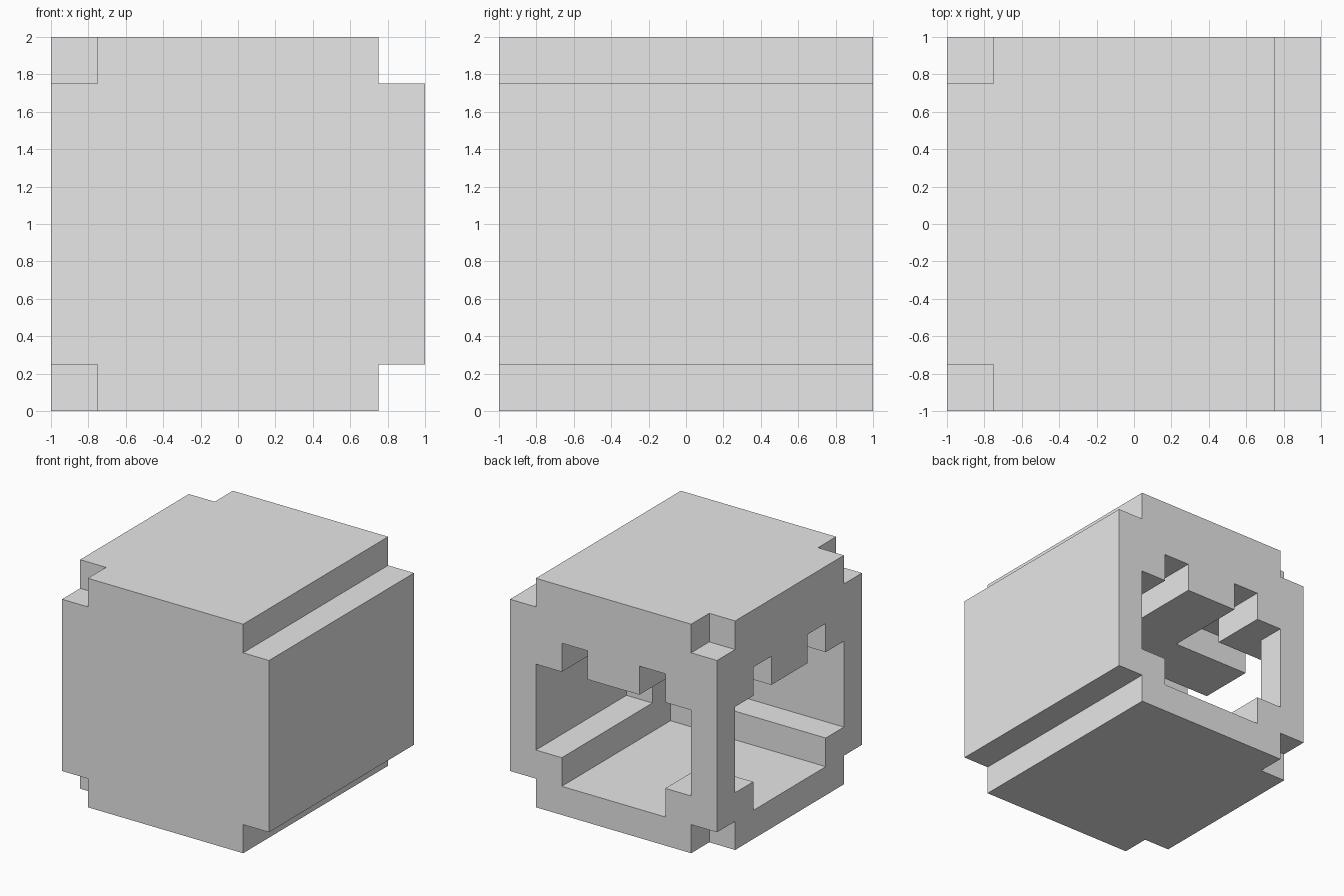
import bpy
import bmesh
from itertools import product
from mathutils import Vector

cube = bpy.data.objects.get("Cube")
if cube:
    bpy.data.objects.remove(cube, do_unlink=True)

N = 8            # cells per side
CELL = 2 / N
cells = set(product(range(N), repeat=3))


def region(lo, hi):
    return set(product(*(range(a, b) for a, b in zip(lo, hi))))


def carve(lo, hi):
    cells.difference_update(region(lo, hi))


def fill(lo, hi):
    cells.update(region(lo, hi))


# Outer notches: long grooves on the +x edges, small cubes on the -x corners
for z in (0, 7):
    carve((7, 0, z), (8, 8, z + 1))
    for y in (0, 7):
        carve((0, y, z), (1, y + 1, z + 1))

# Hollow room inside
carve((1, 1, 1), (7, 7, 6))

# Matching openings in the back wall and the -x wall: (start, end, bottom, top)
for a, b, low, high in ((1, 7, 2, 5), (2, 6, 1, 2), (2, 3, 5, 6), (5, 6, 5, 6)):
    carve((a, 7, low), (b, 8, high))
    carve((0, a, low), (1, b, high))

# Ledges along the closed walls and blocks in the open corner, floor and ceiling
for z in (1, 5):
    fill((6, 1, z), (7, 7, z + 1))
    fill((1, 1, z), (7, 2, z + 1))
    fill((1, 6, z), (2, 7, z + 1))

# Crossed ceiling beams
fill((3, 1, 5), (5, 7, 6))
fill((1, 3, 5), (7, 5, 6))

# L-shaped post in the closed corner
fill((6, 1, 2), (7, 3, 5))
fill((5, 1, 2), (7, 2, 5))

# Skin the filled cells with outward faces only
bm = bmesh.new()
corners = {}


def corner(p):
    if p not in corners:
        corners[p] = bm.verts.new(Vector(p) * CELL - Vector((1, 1, 0)))
    return corners[p]


for cell in sorted(cells):
    for axis, side in product(range(3), (0, 1)):
        neighbour = list(cell)
        neighbour[axis] += 2 * side - 1
        if tuple(neighbour) in cells:
            continue
        u, v = (axis + 1) % 3, (axis + 2) % 3
        loop = []
        for du, dv in ((0, 0), (1, 0), (1, 1), (0, 1)):
            p = list(cell)
            p[axis] += side
            p[u] += du
            p[v] += dv
            loop.append(corner(tuple(p)))
        bm.faces.new(loop if side else loop[::-1])

# Merge flat areas into large faces
bmesh.ops.dissolve_limit(bm, angle_limit=0.01, verts=bm.verts, edges=bm.edges)

mesh = bpy.data.meshes.new("hollow_block")
bm.to_mesh(mesh)
bm.free()

grey = bpy.data.materials.new("light grey")
grey.use_nodes = True
grey.diffuse_color = (0.8, 0.8, 0.8, 1)
grey.node_tree.nodes["Principled BSDF"].inputs["Base Color"].default_value = grey.diffuse_color
mesh.materials.append(grey)
bpy.context.collection.objects.link(bpy.data.objects.new("hollow_block", mesh))
